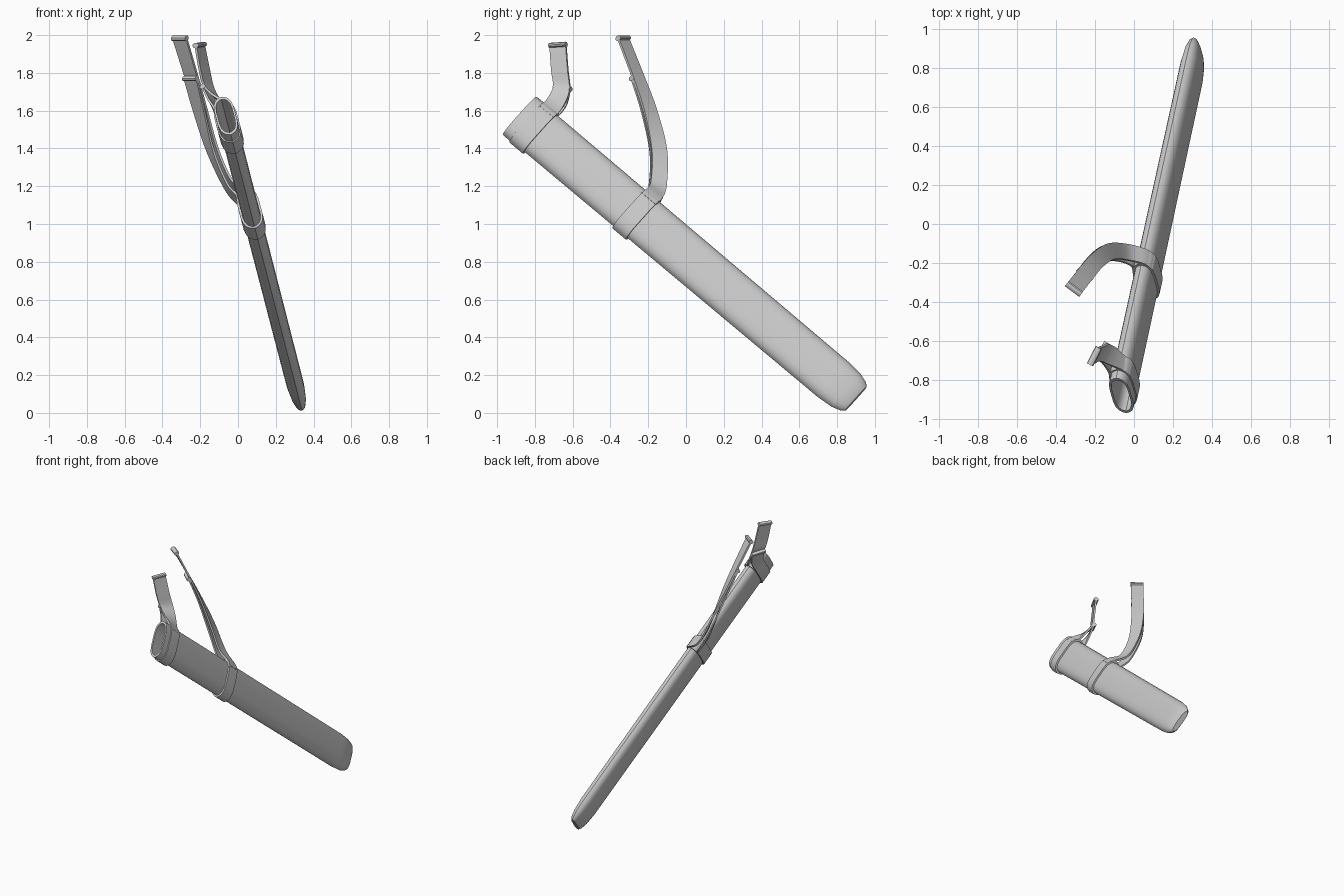
import bpy, bmesh, math
from mathutils import Vector as V

if "Cube" in bpy.data.objects:
    bpy.data.objects.remove(bpy.data.objects["Cube"])

# Sheath frame: D runs mouth to tip, W across the blade, N through the thickness
MOUTH = V((-0.065, -0.88, 1.573))
TIP = V((0.322, 0.90, 0.075))
D = (TIP - MOUTH).normalized()
W = V((-0.19, 0.68, 0.71))
W = (W - D * W.dot(D)).normalized()
N = D.cross(W)
LENGTH = (TIP - MOUTH).length

# Quarter cross-section (width, thickness), mirrored to a soft ridged oval
QUARTER = [(1, 0), (0.95, 0.36), (0.84, 0.68), (0.65, 0.9), (0.36, 1.0)]
HALF = QUARTER + [(-a, b) for a, b in reversed(QUARTER)]
SECTION = HALF + [(a, -b) for a, b in reversed(HALF[1:-1])]


def finish(bm, name, angle=35):
    bmesh.ops.recalc_face_normals(bm, faces=bm.faces)
    me = bpy.data.meshes.new(name)
    bm.to_mesh(me)
    bm.free()
    ob = bpy.data.objects.new(name, me)
    bpy.context.collection.objects.link(ob)
    bpy.ops.object.select_all(action='DESELECT')
    ob.select_set(True)
    bpy.context.view_layer.objects.active = ob
    bpy.ops.object.shade_smooth_by_angle(angle=math.radians(angle))
    return ob


def loft(bm, rings, closed=False, caps=False):
    rows = [[bm.verts.new(p) for p in r] for r in rings]
    pairs = list(zip(rows, rows[1:])) + ([(rows[-1], rows[0])] if closed else [])
    for a, b in pairs:
        for i in range(len(a)):
            j = (i + 1) % len(a)
            bm.faces.new((a[i], a[j], b[j], b[i]))
    if caps:
        bm.faces.new(rows[0])
        bm.faces.new(rows[-1])


def sheath_part(name, stations, closed=False, caps=False):
    # stations: (distance from mouth, half width, half thickness)
    bm = bmesh.new()
    loft(bm, [[MOUTH + D * s + W * (w * a) + N * (t * b) for a, b in SECTION]
              for s, w, t in stations], closed, caps)
    return finish(bm, name)


def smooth_path(pts, steps=6):
    # Catmull-Rom through the given vectors
    p = [pts[0] * 2 - pts[1]] + pts + [pts[-1] * 2 - pts[-2]]
    out = []
    for i in range(1, len(p) - 2):
        a, b, c, d = p[i - 1:i + 3]
        for k in range(steps):
            t = k / steps
            out.append(0.5 * (2 * b + (c - a) * t + (2 * a - 5 * b + 4 * c - d) * t * t
                              + (3 * b - a - 3 * c + d) * t ** 3))
    return out + [pts[-1]]


def ribbon(name, centres, halves, thick):
    bm = bmesh.new()
    rings = []
    for i, (c, h) in enumerate(zip(centres, halves)):
        tan = centres[min(i + 1, len(centres) - 1)] - centres[max(i - 1, 0)]
        o = tan.cross(h).normalized() * thick / 2
        rings.append([c + h + o, c - h + o, c - h - o, c + h - o])
    loft(bm, rings, caps=True)
    return finish(bm, name)


def roll(name, centre, half, tangent, radius):
    # rolled hem lying across a strap
    side = tangent.cross(half).normalized()
    up = half.cross(side).normalized()
    bm = bmesh.new()
    loft(bm, [[centre + half * k + (side * math.cos(a) * 1.3 + up * math.sin(a)) * radius
               for a in [math.tau * i / 10 for i in range(10)]] for k in (-1, 1)], caps=True)
    return finish(bm, name)


# Sheath body: hollow from the mouth, tapering to a blunt tip
sheath_part("sheath_body", [
    (2.2, 0.11, 0.035), (0.0, 0.120, 0.042), (0.0, 0.133, 0.049), (2.2, 0.126, 0.046),
    (2.29, 0.118, 0.039), (2.34, 0.102, 0.029), (LENGTH, 0.086, 0.02)], caps=True)

# Throat fitting at the mouth
sheath_part("throat_ring", [(0, 0.123, 0.044), (0, 0.137, 0.053), (0.055, 0.139, 0.054),
                            (0.055, 0.128, 0.045)], closed=True)


def band(name, s, w, t):
    sheath_part(name, [(s - 0.048, w - 0.018, t - 0.014), (s - 0.048, w, t),
                       (s + 0.048, w, t), (s + 0.048, w - 0.018, t - 0.014)], closed=True)


def strap(name, s, w, path, halves, keeper):
    # front layer starts on the +N side, back layer on the -N side; they meet at the keeper
    base = MOUTH + D * s
    hw = [D * 0.048] * 2 + [V(h) for h in halves]
    pts = [V(p) for p in path]
    front = [base + W * (w - 0.045) + N * 0.048, base + W * (w + 0.002) + N * 0.014] + pts
    c, h = smooth_path(front), smooth_path(hw)
    ribbon(name + "_front_layer", c, h, 0.013)
    back = [base + W * (w - 0.06) - N * 0.05, base + W * (w - 0.015) - N * 0.05]
    for i in range(keeper + 1):
        o = (1 - i / max(keeper, 1)) * 0.022 + 0.011
        k = (i + 2) * 6
        tan = c[k + 1] - c[k - 1]
        side = tan.cross(h[k]).normalized()
        if side.dot(V((-1, -0.5, -1))) < 0:
            side.negate()
        back.append(pts[i] + side * o)
    ribbon(name + "_back_layer", smooth_path(back), smooth_path(hw[:keeper + 3]), 0.011)
    k = (keeper + 2) * 6
    roll(name + "_keeper", back[-1], h[k] * 1.04, c[k + 1] - c[k - 1], 0.013)
    roll(name + "_end_hem", c[-1], h[-1] * 1.02, c[-1] - c[-2], 0.014)


# Mouth band with its short strap
band("upper_band", 0.10, 0.146, 0.061)
strap("upper_strap", 0.10, 0.141,
      [(-0.115, -0.677, 1.668), (-0.155, -0.658, 1.725), (-0.178, -0.668, 1.815),
       (-0.203, -0.678, 1.948)],
      [(0.02, 0.042, -0.018), (0.024, 0.043, -0.006), (0.024, 0.043, 0.003),
       (0.022, 0.043, 0.003)], 1)

# Middle band with its long strap
band("middle_band", 0.82, 0.143, 0.059)
strap("long_strap", 0.82, 0.137,
      [(-0.035, -0.145, 1.215), (-0.122, -0.142, 1.39), (-0.192, -0.19, 1.60),
       (-0.245, -0.252, 1.775), (-0.308, -0.333, 1.983)],
      [(-0.003, 0.041, -0.018), (-0.017, 0.04, 0.0), (-0.028, 0.034, 0.0),
       (-0.033, 0.03, 0.0), (-0.036, 0.027, 0.0)], 3)
